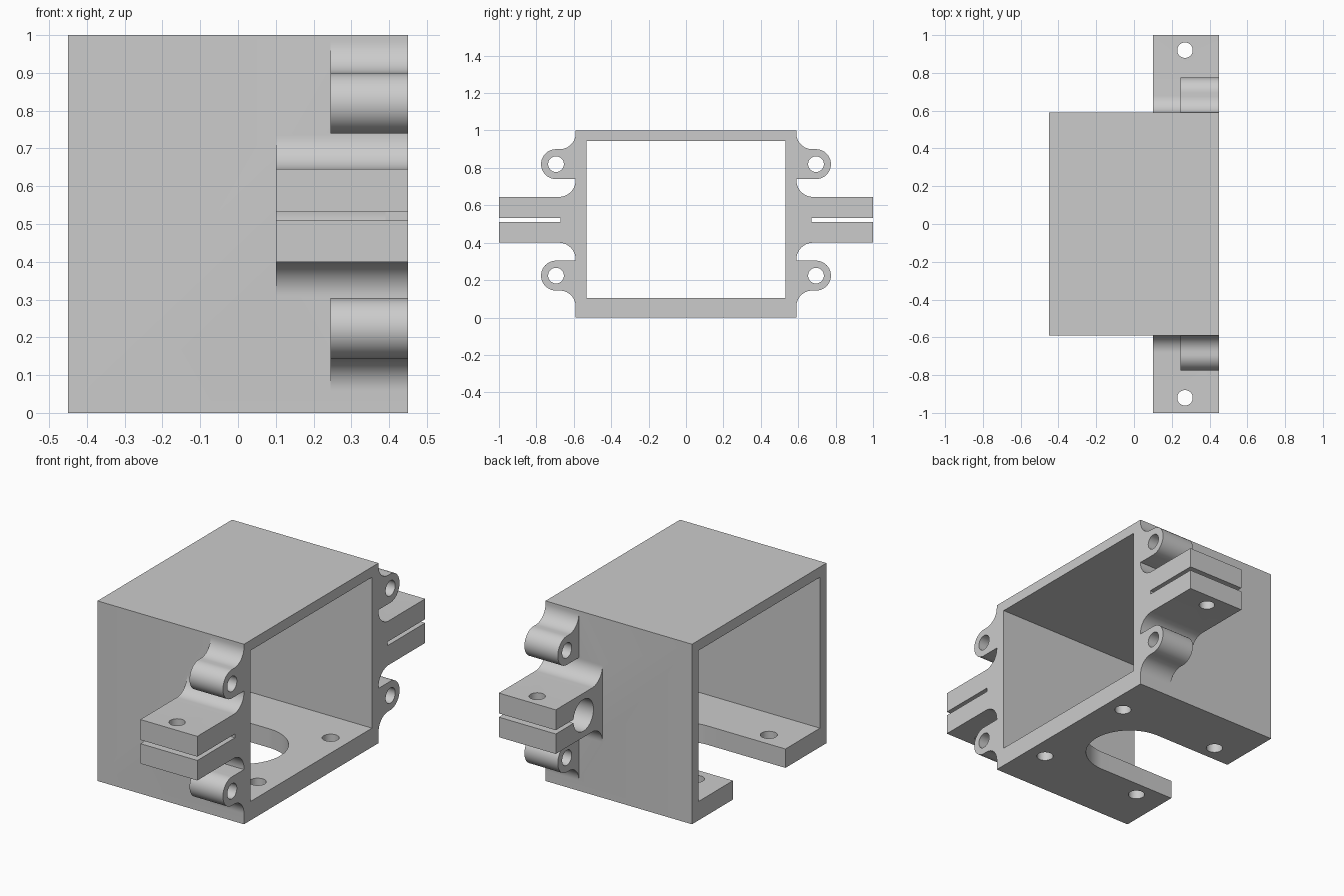
import bpy
import bmesh
from math import cos, sin, radians
from mathutils import Matrix

cube = bpy.data.objects.get("Cube")
if cube:
    bpy.data.objects.remove(cube)

MID_Z = 0.522      # height of the clamp slot, symmetry line of the ears
FRONT_X = 0.45     # open end carrying the ears and clamps

grey = bpy.data.materials.new("plain grey")
grey.use_nodes = True
grey.diffuse_color = (0.6, 0.6, 0.6, 1)
grey.node_tree.nodes["Principled BSDF"].inputs["Base Color"].default_value = (0.6, 0.6, 0.6, 1)


def arc(cu, cv, r, a0, a1, n=16):
    angles = [radians(a0 + (a1 - a0) * i / n) for i in range(n + 1)]
    return [(cu + r * cos(a), cv + r * sin(a)) for a in angles]


def make_object(name, bm):
    bmesh.ops.recalc_face_normals(bm, faces=bm.faces)
    mesh = bpy.data.meshes.new(name)
    bm.to_mesh(mesh)
    bm.free()
    mesh.materials.append(grey)
    obj = bpy.data.objects.new(name, mesh)
    bpy.context.collection.objects.link(obj)
    return obj


def prism(name, outline, low, high, axis="X"):
    """Extrude a (y, z) outline along x, or an (x, y) outline along z."""
    def place(u, v, w):
        return (w, u, v) if axis == "X" else (u, v, w)
    bm = bmesh.new()
    face = bm.faces.new([bm.verts.new(place(u, v, low)) for u, v in outline])
    new = bmesh.ops.extrude_face_region(bm, geom=[face])["geom"]
    verts = [e for e in new if isinstance(e, bmesh.types.BMVert)]
    bmesh.ops.translate(bm, verts=verts, vec=place(0, 0, high - low))
    return make_object(name, bm)


def rect(u0, u1, v0, v1):
    return [(u0, v0), (u1, v0), (u1, v1), (u0, v1)]


def circle(u, v, r, n=40):
    return arc(u, v, r, 0, 360, n)[:-1]


def combine(target, tools, operation):
    """Apply booleans one by one and drop the helper objects."""
    for tool in tools:
        tool.hide_render = True
        mod = target.modifiers.new("bool", "BOOLEAN")
        mod.operation, mod.solver, mod.object = operation, "EXACT", tool
        graph = bpy.context.evaluated_depsgraph_get()
        mesh = bpy.data.meshes.new_from_object(target.evaluated_get(graph))
        target.modifiers.clear()
        target.data = mesh
        bpy.data.objects.remove(tool)


# Rectangular housing, open at both ends
housing = prism("motor_housing", rect(-0.59, 0.59, 0, 1), -0.45, FRONT_X)
cuts = [prism("opening", rect(-0.533, 0.533, 0.105, 0.943), -0.6, 0.6)]

# Floor: U-shaped cutout and four screw holes
u_slot = [(-0.6, -0.23)] + arc(0.03, 0, 0.23, -90, 90, 40) + [(-0.6, 0.23)]
cuts.append(prism("floor_cutout", u_slot, -0.1, 0.2, "Z"))
for x in (0.345, -0.285):
    for y in (-0.32, 0.32):
        cuts.append(prism("floor_hole", circle(x, y, 0.043), -0.1, 0.2, "Z"))

# Side profiles: eyelet ear with a fillet, and the split clamp
ear = ([(0.56, 0.985)] + arc(0.675, 0.985, 0.085, 180, 270)
       + arc(0.695, 0.82, 0.08, 90, -90, 28) + [(0.56, 0.74)])
clamp = ([(0.56, 0.735)] + arc(0.68, 0.735, 0.09, 180, 270)
         + [(1, 0.645), (1, 0.4)] + arc(0.68, 0.31, 0.09, 90, 180) + [(0.56, 0.31)])

adds = []
for side in (1, -1):
    for up in (1, -1):
        def flip(points):
            return [(side * y, MID_Z + up * (z - MID_Z)) for y, z in points]
        adds.append(prism("ear", flip(ear), 0.245, FRONT_X))
        cuts.append(prism("ear_hole", flip(circle(0.695, 0.82, 0.042)), 0.1, 0.6))
    adds.append(prism("clamp", [(side * y, z) for y, z in clamp], 0.1, FRONT_X))
    # Clamp slot, blind rod bore from behind, vertical bolt hole
    slot = [(side * y, z) for y, z in rect(0.67, 1.1, 0.511, 0.532)]
    cuts.append(prism("clamp_slot", slot, 0, 0.6))
    cuts.append(prism("rod_bore", circle(side * 0.757, MID_Z, 0.088), 0, 0.39))
    cuts.append(prism("bolt_hole", circle(0.27, side * 0.92, 0.041), 0.3, 0.8, "Z"))

combine(housing, adds, "UNION")
combine(housing, cuts, "DIFFERENCE")

# Smooth the rounded walls and keep the edges crisp
bpy.ops.object.select_all(action="DESELECT")
housing.select_set(True)
bpy.context.view_layer.objects.active = housing
bpy.ops.object.shade_smooth_by_angle(angle=radians(30))
